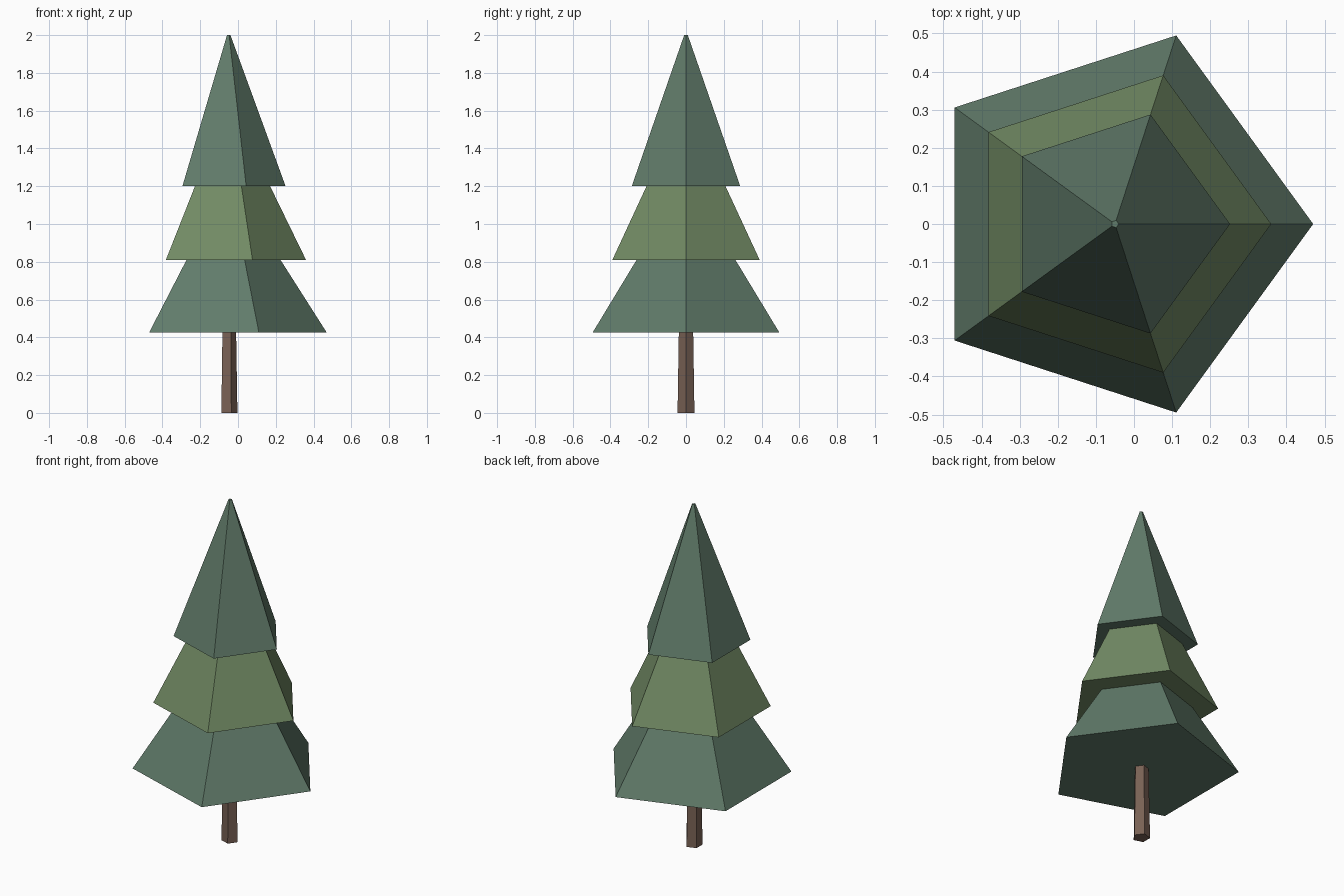
import bpy, bmesh
from math import cos, sin, tau

if "Cube" in bpy.data.objects:
    bpy.data.objects.remove(bpy.data.objects["Cube"])

SIDES = 5
AXIS_X = -0.05


def material(name, rgb):
    m = bpy.data.materials.new(name)
    m.diffuse_color = (*rgb, 1)
    m.use_nodes = True
    m.node_tree.nodes["Principled BSDF"].inputs["Base Color"].default_value = m.diffuse_color
    return m


def stack(name, rings, mat, cap_bottom=False, cap_top=False):
    """Pentagonal shell through (radius, z) rings, with one corner facing +x."""
    bm = bmesh.new()
    loops = [[bm.verts.new((r * cos(tau * i / SIDES), r * sin(tau * i / SIDES), z))
              for i in range(SIDES)] for r, z in rings]
    for a, b in zip(loops, loops[1:]):
        for i in range(SIDES):
            j = (i + 1) % SIDES
            bm.faces.new((a[i], a[j], b[j], b[i]))
    if cap_bottom:
        bm.faces.new(loops[0][::-1])
    if cap_top:
        bm.faces.new(loops[-1])
    mesh = bpy.data.meshes.new(name)
    bm.to_mesh(mesh)
    bm.free()
    mesh.materials.append(mat)
    obj = bpy.data.objects.new(name, mesh)
    obj.location.x = AXIS_X
    bpy.context.collection.objects.link(obj)
    return obj


pine = material("pine_green", (0.12, 0.20, 0.145))
olive = material("olive_green", (0.17, 0.26, 0.13))
bark = material("bark", (0.19, 0.12, 0.09))

# Tapered trunk
stack("trunk", [(0.047, 0), (0.04, 0.425)], bark, cap_bottom=True)

# Each tier: underside from the part below out to the rim, then up to its top
stack("lower_foliage", [(0.04, 0.425), (0.52, 0.425), (0.275, 0.81)], pine)
stack("middle_foliage", [(0.275, 0.81), (0.41, 0.81), (0.22, 1.2)], olive)
stack("upper_foliage", [(0.22, 1.2), (0.302, 1.2), (0.01, 2.0)], pine, cap_top=True)
